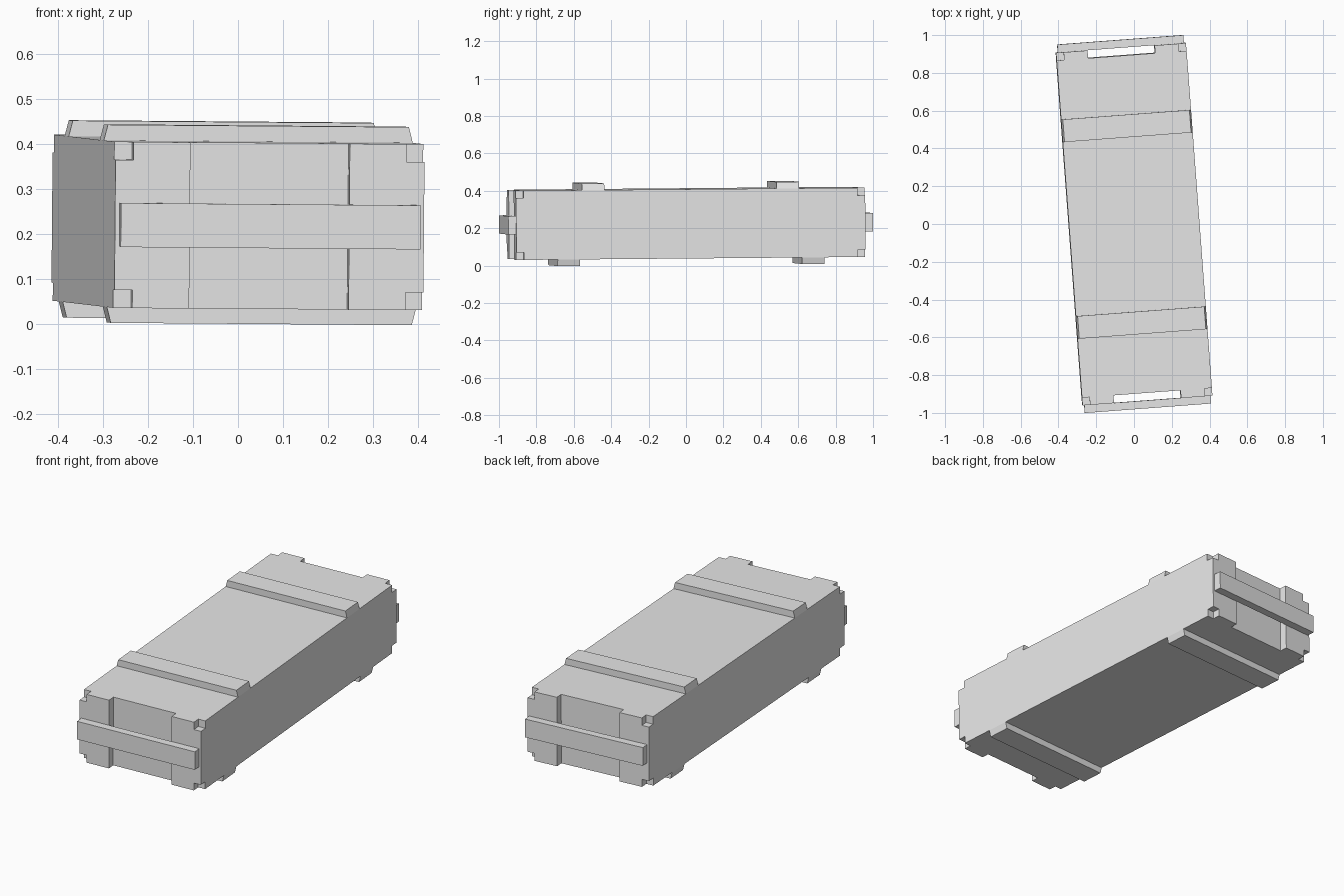
import bpy
import bmesh
from math import radians
from mathutils import Matrix, Euler

cube = bpy.data.objects.get("Cube")
if cube:
    bpy.data.objects.remove(cube, do_unlink=True)

# Single plain grey
grey = bpy.data.materials.new("plain grey")
grey.use_nodes = True
COLOR = (0.8, 0.8, 0.8, 1)
grey.diffuse_color = COLOR
grey.node_tree.nodes["Principled BSDF"].inputs["Base Color"].default_value = COLOR

# The crate lies slightly turned and tilted
POSE = Matrix.Translation((0, 0, 0.226)) @ Euler(
    (radians(0.5), radians(0.45), radians(4.3))).to_matrix().to_4x4()

W, H = 0.345, 0.185            # half width and half height of the box
CORE, POST, BAR = 0.895, 0.936, 0.978   # end planes along the length


def prism(name, profile, y0, y1):
    """Extrude an x-z profile from y0 to y1."""
    bm = bmesh.new()
    face = bm.faces.new([bm.verts.new((x, y0, z)) for x, z in profile])
    ext = bmesh.ops.extrude_face_region(bm, geom=[face])
    moved = [v for v in ext["geom"] if isinstance(v, bmesh.types.BMVert)]
    bmesh.ops.translate(bm, verts=moved, vec=(0, y1 - y0, 0))
    bmesh.ops.recalc_face_normals(bm, faces=bm.faces)
    mesh = bpy.data.meshes.new(name)
    bm.to_mesh(mesh)
    bm.free()
    mesh.materials.append(grey)
    obj = bpy.data.objects.new(name, mesh)
    bpy.context.collection.objects.link(obj)
    obj.matrix_world = POSE
    return obj


def rect(w, h):
    return [(-w, -h), (w, -h), (w, h), (-w, h)]


# Main box
prism("crate_body", rect(W, H), -CORE, CORE)

# Post outline with notched outer corners
NOTCH, INNER = 0.04, 0.178
post = [(INNER, -H), (W - NOTCH, -H), (W - NOTCH, NOTCH - H), (W, NOTCH - H),
        (W, H - NOTCH), (W - NOTCH, H - NOTCH), (W - NOTCH, H), (INNER, H)]

# Strap outline with sloping ends
strap = [(-W, H), (W, H), (W - 0.009, H + 0.035), (0.009 - W, H + 0.035)]

for end, sy in (("front", -1), ("back", 1)):
    # End posts and the handle bar across them
    for side, sx in (("left", 1), ("right", -1)):
        prism(f"{end}_{side}_post", [(sx * x, z) for x, z in post],
              sy * CORE, sy * POST)
    prism(f"{end}_handle_bar", rect(0.335, 0.049), sy * POST, sy * BAR)
    # Lid straps and bottom runners
    prism(f"{end}_lid_strap", strap, sy * 0.522 - 0.06, sy * 0.522 + 0.06)
    prism(f"{end}_runner", [(x, -z) for x, z in strap],
          sy * 0.655 - 0.06, sy * 0.655 + 0.06)
